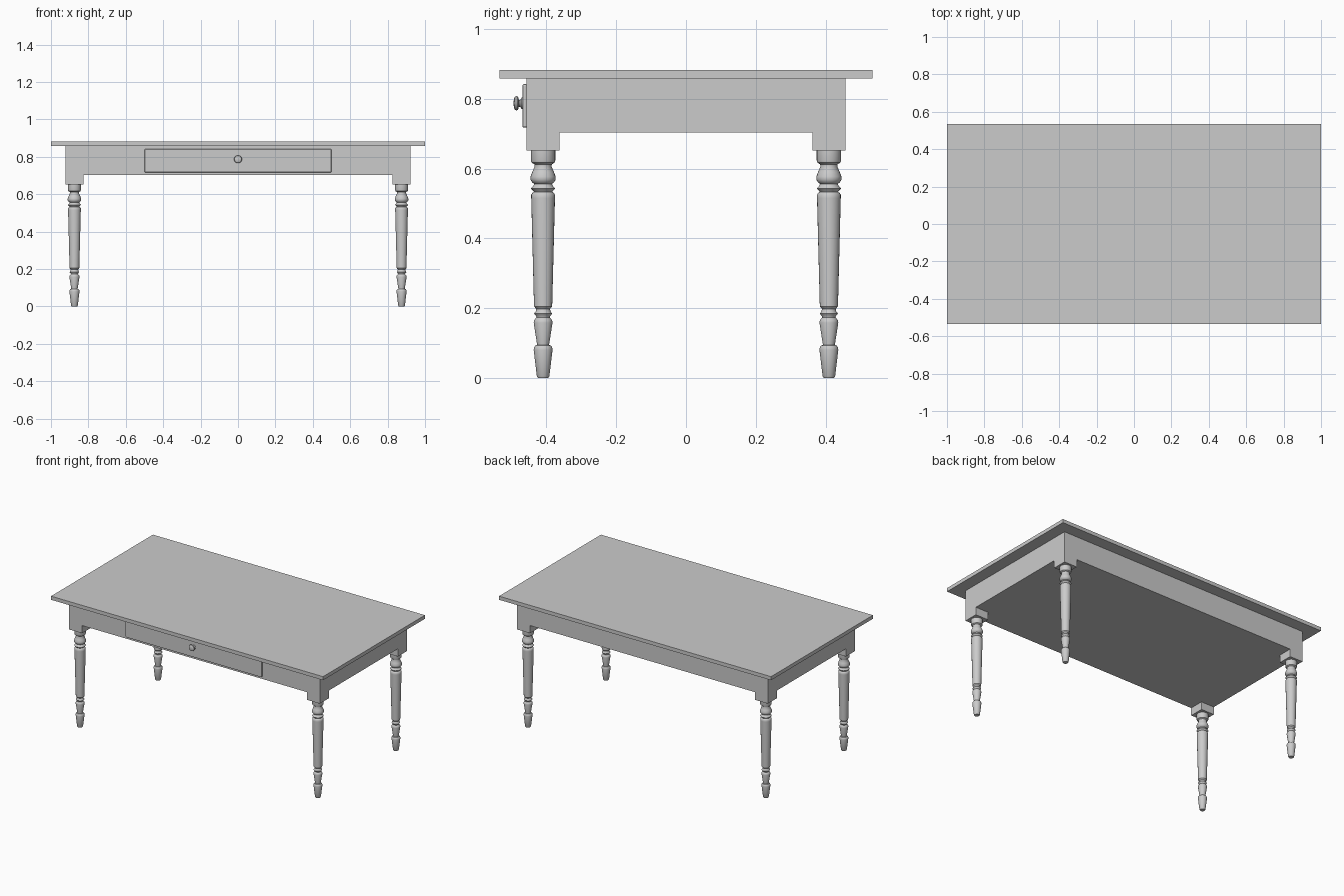
import bpy, bmesh, math
from mathutils import Matrix

if "Cube" in bpy.data.objects:
    bpy.data.objects.remove(bpy.data.objects["Cube"])


def box(name, x, y, z, bevel=0):
    bm = bmesh.new()
    size = [b - a for a, b in (x, y, z)]
    mid = [(a + b) / 2 for a, b in (x, y, z)]
    bmesh.ops.create_cube(bm, size=1, matrix=Matrix.Translation(mid) @ Matrix.Diagonal((*size, 1)))
    me = bpy.data.meshes.new(name)
    bm.to_mesh(me)
    bm.free()
    ob = bpy.data.objects.new(name, me)
    bpy.context.collection.objects.link(ob)
    if bevel:
        m = ob.modifiers.new("bevel", 'BEVEL')
        m.width, m.segments = bevel, 2
    return ob


def lathe(name, profile, segments, location, rotation=(0, 0, 0)):
    # Revolve (radius, height) points around z and cap both ends
    bm = bmesh.new()
    rings = []
    for r, h in profile:
        rings.append([bm.verts.new((r * math.cos(2 * math.pi * i / segments),
                                    r * math.sin(2 * math.pi * i / segments), h))
                      for i in range(segments)])
    for a, b in zip(rings, rings[1:]):
        for i in range(segments):
            j = (i + 1) % segments
            bm.faces.new((a[i], a[j], b[j], b[i]))
    bm.faces.new(rings[0][::-1])
    bm.faces.new(rings[-1])
    me = bpy.data.meshes.new(name)
    bm.to_mesh(me)
    bm.free()
    ob = bpy.data.objects.new(name, me)
    bpy.context.collection.objects.link(ob)
    ob.location, ob.rotation_euler = location, rotation
    bpy.ops.object.select_all(action='DESELECT')
    ob.select_set(True)
    bpy.context.view_layer.objects.active = ob
    bpy.ops.object.shade_smooth_by_angle(angle=math.radians(35))
    return ob


# Table top and solid apron
box("table_top", (-1, 1), (-0.535, 0.535), (0.858, 0.882))
box("apron", (-0.922, 0.922), (-0.457, 0.457), (0.703, 0.858))

# Turned legs under square corner blocks
leg_profile = [
    (0.015, 0), (0.018, 0.005), (0.027, 0.080), (0.026, 0.088), (0.022, 0.093),
    (0.017, 0.094), (0.027, 0.158), (0.026, 0.165), (0.022, 0.170), (0.019, 0.173),
    (0.020, 0.177), (0.026, 0.184), (0.021, 0.191), (0.020, 0.198), (0.026, 0.205),
    (0.034, 0.515), (0.034, 0.525), (0.030, 0.531), (0.026, 0.533), (0.029, 0.537),
    (0.035, 0.543), (0.029, 0.549), (0.025, 0.556), (0.031, 0.560), (0.036, 0.568),
    (0.036, 0.577), (0.031, 0.590), (0.024, 0.606), (0.025, 0.612), (0.033, 0.617),
    (0.035, 0.623), (0.035, 0.652)]
for sx, side in ((-1, "left"), (1, "right")):
    for sy, end in ((-1, "front"), (1, "back")):
        cx, cy = sx * 0.8745, sy * 0.4095
        box(f"{end}_{side}_leg_block", (cx - 0.0475, cx + 0.0475),
            (cy - 0.0475, cy + 0.0475), (0.652, 0.703))
        lathe(f"{end}_{side}_leg", leg_profile, 24, (cx, cy, 0))

# Drawer front with a round knob
box("drawer_front", (-0.5, 0.5), (-0.469, -0.455), (0.717, 0.842), bevel=0.005)
knob_profile = [(0.017, 0), (0.016, 0.003), (0.010, 0.007), (0.010, 0.011), (0.018, 0.013),
                (0.021, 0.017), (0.019, 0.022), (0.013, 0.025), (0.005, 0.026)]
lathe("drawer_knob", knob_profile, 20, (0, -0.468, 0.787), (math.pi / 2, 0, 0))
